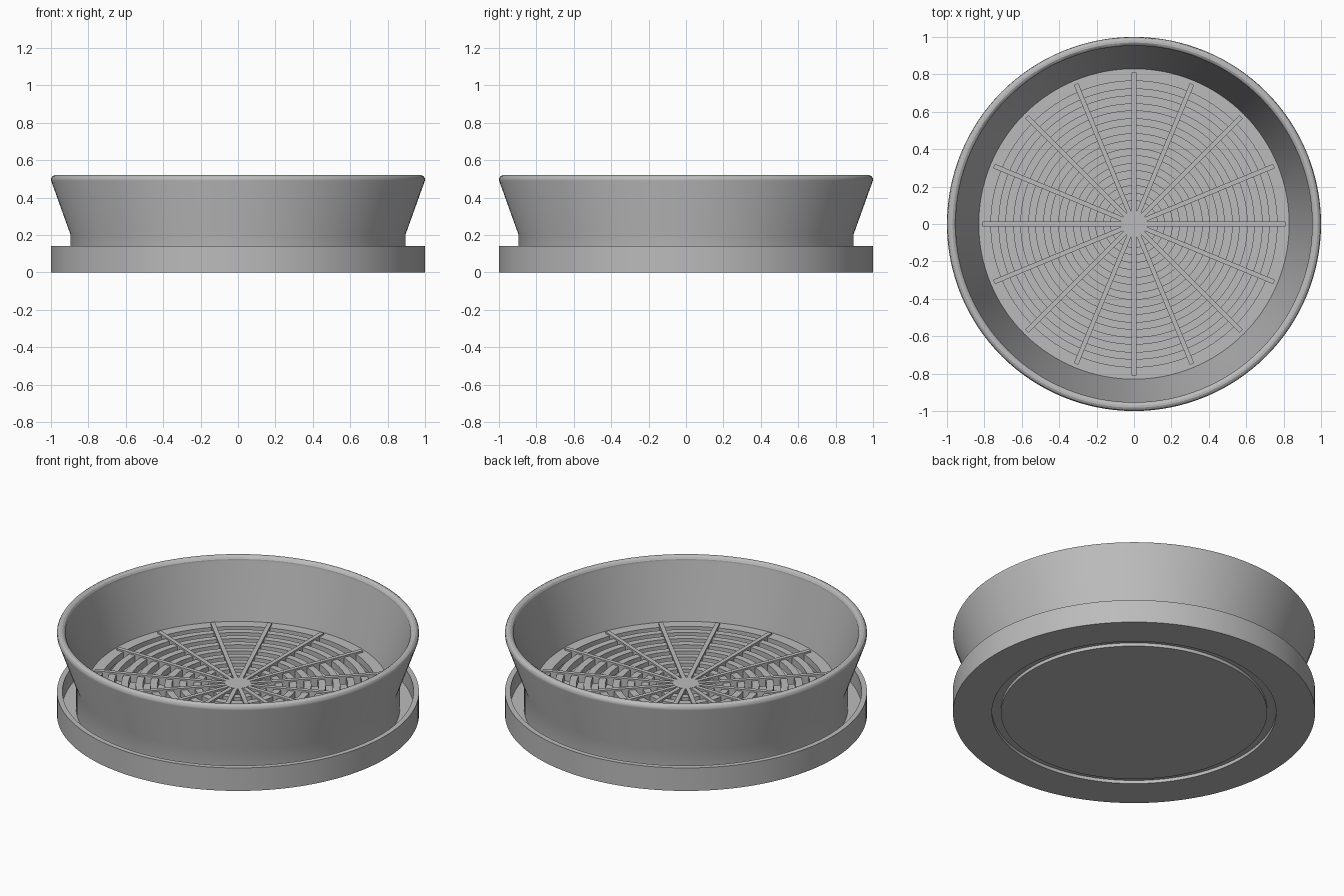
import bpy, bmesh, math

SEG = 128
SPOKES = 16

cube = bpy.data.objects.get("Cube")
if cube:
    bpy.data.objects.remove(cube, do_unlink=True)

grey = bpy.data.materials.new("plain_grey")
grey.use_nodes = True
grey.diffuse_color = (0.5, 0.5, 0.5, 1)
grey.node_tree.nodes["Principled BSDF"].inputs["Base Color"].default_value = (0.5, 0.5, 0.5, 1)


def finish(name, bm):
    """Turn a bmesh into a shaded, coloured object."""
    bmesh.ops.recalc_face_normals(bm, faces=bm.faces)
    mesh = bpy.data.meshes.new(name)
    bm.to_mesh(mesh)
    bm.free()
    mesh.materials.append(grey)
    obj = bpy.data.objects.new(name, mesh)
    bpy.context.collection.objects.link(obj)
    bpy.ops.object.select_all(action='DESELECT')
    obj.select_set(True)
    bpy.context.view_layer.objects.active = obj
    bpy.ops.object.shade_smooth_by_angle(angle=math.radians(30))
    return obj


def lathe(bm, profile, closed=True):
    """Spin a radius/height profile round the z axis."""
    verts = [bm.verts.new((r, 0, z)) for r, z in profile]
    pairs = list(zip(verts, verts[1:]))
    if closed:
        pairs.append((verts[-1], verts[0]))
    edges = [bm.edges.new(p) for p in pairs]
    bmesh.ops.spin(bm, geom=verts + edges, cent=(0, 0, 0), axis=(0, 0, 1),
                   angle=math.tau, steps=SEG, use_merge=True)
    bmesh.ops.remove_doubles(bm, verts=bm.verts, dist=1e-5)


def box(bm, r0, r1, width, z0, z1, angle):
    """Radial bar from r0 to r1, turned to the given angle."""
    c, s = math.cos(angle), math.sin(angle)
    geo = bmesh.ops.create_cube(bm, size=1)
    for v in geo["verts"]:
        x = (r0 + r1) / 2 + v.co.x * (r1 - r0)
        y = v.co.y * width
        z = (z0 + z1) / 2 + v.co.z * (z1 - z0)
        v.co = (x * c - y * s, x * s + y * c, z)


# Saucer: upright lip and a round groove in the underside
bm = bmesh.new()
lathe(bm, [(0, 0), (0.735, 0), (0.735, 0.02), (0.785, 0.02), (0.785, 0),
           (1, 0), (1, 0.14), (0.97, 0.14), (0.97, 0.04), (0, 0.04)], closed=False)
finish("saucer", bm)

# Tray wall: straight foot, flared side and rounded rim
rim = [(0.976 + 0.024 * math.cos(a), 0.496 + 0.024 * math.sin(a))
       for a in (math.radians(-15 + 30 * i) for i in range(7))]
bm = bmesh.new()
lathe(bm, [(0.85, 0.04), (0.895, 0.04), (0.895, 0.2)] + rim
      + [(0.953, 0.49), (0.83, 0.18), (0.83, 0.14), (0.85, 0.14)])
finish("tray_wall", bm)

# Drain floor: outer band and concentric rings
TOP, BOTTOM = 0.18, 0.14
bm = bmesh.new()
bands = [(0.765, 0.835)] + [(0.685 - 0.08 * k, 0.725 - 0.08 * k) for k in range(8)]
for r0, r1 in bands:
    lathe(bm, [(r0, BOTTOM), (r1, BOTTOM), (r1, TOP), (r0, TOP)])
finish("drain_rings", bm)

# Spokes standing slightly proud of the rings
bm = bmesh.new()
for i in range(SPOKES):
    box(bm, 0.06, 0.81, 0.025, BOTTOM, TOP + 0.01, math.tau * i / SPOKES)
finish("drain_spokes", bm)

# Centre hub
bm = bmesh.new()
lathe(bm, [(0, BOTTOM), (0.07, BOTTOM), (0.07, TOP + 0.011), (0, TOP + 0.011)], closed=False)
finish("drain_hub", bm)
